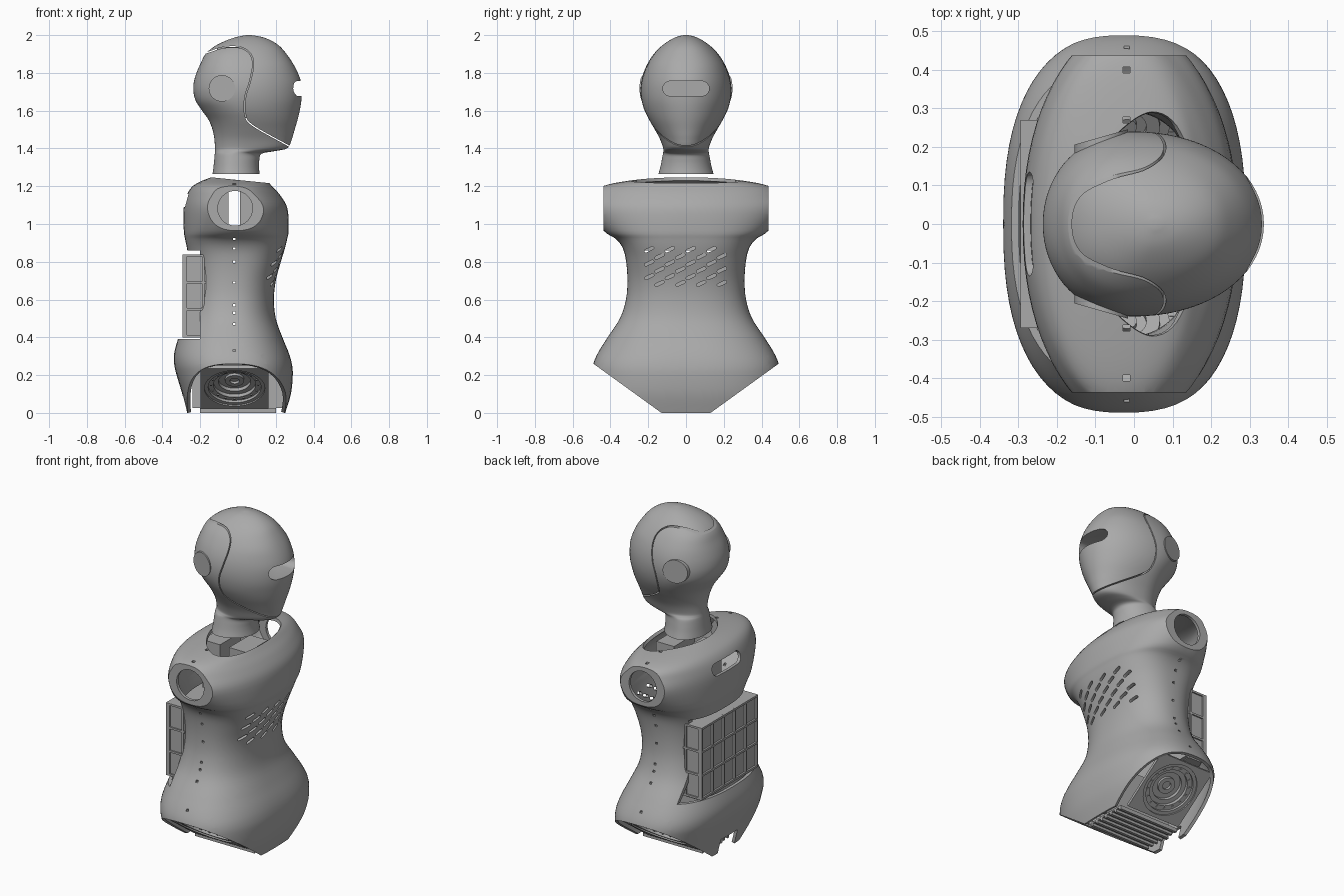
import bpy, bmesh
from math import sin, cos, pi, radians
from mathutils import Vector, Matrix

old = bpy.data.objects.get("Cube")
if old:
    bpy.data.objects.remove(old, do_unlink=True)

grey = bpy.data.materials.new("plain grey")
grey.use_nodes = True
grey.diffuse_color = (0.4, 0.4, 0.4, 1)
grey.node_tree.nodes["Principled BSDF"].inputs["Base Color"].default_value = (0.4, 0.4, 0.4, 1)


def spline(keys, steps):
    """Smooth resampling through key rows of any width."""
    out = []
    for i in range(len(keys) - 1):
        a, b, c, d = (keys[min(max(i + k, 0), len(keys) - 1)] for k in (-1, 0, 1, 2))
        for s in range(steps):
            t = s / steps
            out.append([q + t * (r - p) / 2 + t * t * (p - 2.5 * q + 2 * r - d_ / 2)
                        + t ** 3 * (1.5 * (q - r) + (d_ - p) / 2)
                        for p, q, r, d_ in zip(a, b, c, d)])
    return out + [list(keys[-1])]


def skin(bm, rings, caps=True):
    """Join closed rings of points with quads."""
    loops = [[bm.verts.new(p) for p in ring] for ring in rings]
    n = len(loops[0])
    for a, b in zip(loops, loops[1:]):
        for i in range(n):
            j = (i + 1) % n
            bm.faces.new((a[i], a[j], b[j], b[i]))
    if caps:
        bm.faces.new(loops[0][::-1])
        bm.faces.new(loops[-1])


def box(bm, x, y, z):
    """Box from three (low, high) ranges."""
    skin(bm, [[(x[0], y[0], h), (x[1], y[0], h), (x[1], y[1], h), (x[0], y[1], h)] for h in z])


def capsule(bm, centre, half, r, depth, tilt=0):
    """Rounded slot running along y, cut along x."""
    turn = Matrix.Rotation(tilt, 3, 'X')
    outline = []
    for side in (1, -1):
        for k in range(9):
            a = k * pi / 8 - side * pi / 2
            outline.append((side * half + r * cos(a), r * sin(a)))
    skin(bm, [[Vector(centre) + turn @ Vector((d, u, v)) for u, v in outline]
              for d in (-depth, depth)])


def body(rows, middle, segments=72):
    """Rings from (height, half width, back, front, squareness) rows."""
    rings = []
    for z, w, back, front, power in rows:
        cx = back + middle * (front - back)
        ring = []
        for k in range(segments):
            a = 2 * pi * k / segments
            c, s = cos(a), sin(a)
            reach = front - cx if c > 0 else cx - back
            ring.append((cx + (1 if c > 0 else -1) * reach * abs(c) ** (2 / power),
                         (1 if s > 0 else -1) * w * abs(s) ** (2 / power), z))
        rings.append(ring)
    return rings


def finish(bm, name, helper=False):
    bmesh.ops.recalc_face_normals(bm, faces=bm.faces)
    mesh = bpy.data.meshes.new(name)
    bm.to_mesh(mesh)
    bm.free()
    ob = bpy.data.objects.new(name, mesh)
    bpy.context.collection.objects.link(ob)
    mesh.materials.append(grey)
    ob.hide_render = helper
    return ob


def apply(ob, cutters):
    """Cut, bake the modifiers and drop the cutters."""
    for c in cutters:
        mod = ob.modifiers.new("cut", 'BOOLEAN')
        mod.object, mod.operation, mod.solver = c, 'DIFFERENCE', 'EXACT'
    graph = bpy.context.evaluated_depsgraph_get()
    mesh = bpy.data.meshes.new_from_object(ob.evaluated_get(graph))
    ob.modifiers.clear()
    ob.data = mesh
    for c in cutters:
        bpy.data.objects.remove(c, do_unlink=True)


def smooth(ob):
    bpy.ops.object.select_all(action='DESELECT')
    ob.select_set(True)
    bpy.context.view_layer.objects.active = ob
    bpy.ops.object.shade_smooth_by_angle(angle=radians(35))


# Torso shell: height, half width, back, front, squareness
torso_rows = [
    (0, .47, -.27, .25, 2.5), (.1, .49, -.295, .28, 2.5), (.2, .495, -.325, .29, 2.5),
    (.26, .49, -.338, .285, 2.5), (.32, .465, -.337, .268, 2.45), (.4, .415, -.315, .235, 2.4),
    (.5, .35, -.28, .2, 2.3), (.6, .318, -.26, .19, 2.3), (.7, .31, -.255, .2, 2.35),
    (.8, .317, -.26, .227, 2.5), (.87, .334, -.27, .248, 2.65), (.92, .37, -.28, .26, 2.6),
    (.965, .437, -.287, .268, 2.35), (1.08, .515, -.288, .262, 2.05), (1.15, .49, -.272, .225, 2.05),
    (1.195, .45, -.245, .185, 2.1), (1.222, .35, -.205, .16, 2.2), (1.248, .15, -.14, .135, 2.2)]
bm = bmesh.new()
skin(bm, body(spline(torso_rows, 4), .5), caps=False)
# neck opening sloping down to the front
bmesh.ops.bisect_plane(bm, geom=bm.verts[:] + bm.edges[:] + bm.faces[:],
                       plane_co=(.16, 0, 1.217), plane_no=(.1, 0, 1), clear_outer=True)
hip_normal = {s: Vector((0, s * .26, -.36)).normalized() for s in (1, -1)}
for s in (1, -1):
    # slanted hip opening
    bmesh.ops.bisect_plane(bm, geom=bm.verts[:] + bm.edges[:] + bm.faces[:],
                           plane_co=(0, s * .13, 0), plane_no=hip_normal[s], clear_outer=True)
    # flat shoulder rim around a round opening
    bmesh.ops.bisect_plane(bm, geom=bm.verts[:] + bm.edges[:] + bm.faces[:],
                           plane_co=(0, s * .437, 0), plane_no=(0, s, 0))
    bmesh.ops.delete(bm, geom=[f for f in bm.faces if f.calc_center_median().z > .7
                               and f.calc_center_median().y * s > .4371], context='FACES')
    rim = [e for e in bm.edges if e.is_boundary
           and all(v.co.z > .8 and abs(v.co.y - s * .437) < .001 for v in e.verts)]
    new = bmesh.ops.extrude_edge_only(bm, edges=rim)["geom"]
    centre = Vector((-.015, s * .437, 1.083))
    for v in new:
        if isinstance(v, bmesh.types.BMVert):
            v.co = centre + (v.co - centre).normalized() * .092
torso = finish(bm, "torso_shell")
wall = torso.modifiers.new("wall", 'SOLIDIFY')
wall.thickness, wall.offset = .018, -1

# Openings: battery bay, rear notch, back handle, chest vents and fastener holes
bm = bmesh.new()
box(bm, (-.5, -.2), (-.6, .6), (.39, .86))
box(bm, (-.5, -.2), (-.08, .08), (-.1, .09))
capsule(bm, (-.28, 0, 1.125), .1, .035, .09)
for i in range(6):
    for j in range(4):
        capsule(bm, (.24, -.195 + .11 * j + .055 * (i % 2), .865 - .036 * i), .019, .008, .12, radians(25))
for z in (.33, .47, .53, .57, .69, .8, .87, .92):
    box(bm, (-.026, -.012), (-.6, .6), (z - .006, z + .006))
for y in (-.4, -.27, .27, .4):
    box(bm, (-.028, -.01), (y - .008, y + .008), (1.17, 1.4))
apply(torso, [finish(bm, "torso_cutter", True)])
smooth(torso)

# Internal blocks seen through the shoulders, neck and battery bay
bm = bmesh.new()
for x in ((-.17, -.05), (.01, .13)):
    box(bm, x, (-.1, .1), (.9, 1.19))
box(bm, (-.28, -.15), (-.22, .22), (.37, .388))
box(bm, (-.24, .235), (-.01, .01), (.025, .35))
finish(bm, "inner_frame")

# Battery pack with ribbed cells
bm = bmesh.new()
box(bm, (-.284, -.15), (-.262, .262), (.405, .838))
for k in range(4):
    z = .406 + k * .1423
    box(bm, (-.295, -.17), (-.27, .27), (z - .006, z + .006))
for k in range(6):
    y = -.264 + k * .1056
    box(bm, (-.295, -.27), (y - .006, y + .006), (.4, .839))
for s in (1, -1):
    box(bm, (-.19, -.178), (s * .264 - .006, s * .264 + .006), (.4, .839))
finish(bm, "battery_pack")

# Hip motors: square mount stepping down into a round recess
steps = [(.17, -.03), (.17, -.012), (.16, -.012), (.16, -.02), (.14, -.02), (.14, -.035), (.112, -.035),
         (.112, -.055), (.085, -.055), (.085, -.075), (.05, -.075), (.05, -.06), (.025, -.06),
         (.025, -.075), (.001, -.075)]
for s, name in ((1, "left_hip_motor"), (-1, "right_hip_motor")):
    bm = bmesh.new()
    rings = []
    for i, (r, h) in enumerate(steps):
        ring = []
        for k in range(48):
            a = 2 * pi * k / 48
            q = r / max(abs(cos(a)), abs(sin(a))) * 1.06 if i < 2 else r
            ring.append((q * cos(a), q * sin(a), h))
        rings.append(ring)
    skin(bm, rings, caps=False)
    bmesh.ops.holes_fill(bm, edges=[e for e in bm.edges if e.is_boundary and e.calc_length() < .005])
    for k in range(16):
        a = 2 * pi * k / 16
        x, y = .125 * cos(a), .125 * sin(a)
        box(bm, (x - .005, x + .005), (y - .005, y + .005), (-.036, -.03))
    n = hip_normal[s]
    side = n.cross(Vector((1, 0, 0)))
    place = Matrix(((1, 0, 0), side, n)).transposed().to_4x4()
    place.translation = Vector((-.018, s * .295, .12))
    bmesh.ops.transform(bm, matrix=place, verts=bm.verts)
    smooth(finish(bm, name))

# Slatted underside
bm = bmesh.new()
box(bm, (-.2, .2), (-.125, .125), (.015, .025))
for k in range(7):
    y = -.12 + k * .04
    box(bm, (-.2, .2), (y - .008, y + .008), (0, .018))
finish(bm, "base_grille")

# Head and neck: height, half width, back, front, squareness
head_rows = [
    (1.265, .146, -.135, .115, 2), (1.3, .136, -.13, .111, 2), (1.34, .128, -.126, .113, 2),
    (1.372, .122, -.123, .125, 2), (1.385, .12, -.122, .19, 2), (1.402, .121, -.122, .262, 2),
    (1.45, .138, -.125, .285, 2), (1.5, .165, -.135, .3, 2), (1.55, .194, -.155, .315, 2),
    (1.6, .219, -.19, .327, 2), (1.65, .234, -.223, .335, 2.05), (1.7, .24, -.236, .338, 2.05),
    (1.75, .237, -.234, .334, 2.05), (1.8, .225, -.22, .317, 2.1), (1.85, .203, -.198, .291, 2.2),
    (1.9, .171, -.172, .257, 2.2), (1.94, .132, -.125, .222, 2.2), (1.97, .091, -.066, .178, 2.1),
    (1.99, .052, -.008, .127, 2), (2, .012, .045, .07, 2)]
bm = bmesh.new()
skin(bm, body(spline(head_rows, 4), .41))
head = finish(bm, "head")

# Visor slot
bm = bmesh.new()
capsule(bm, (.3, 0, 1.717), .083, .04, .09)
visor = finish(bm, "visor_cutter", True)

# Face plate seam
path = spline([(-.3, 1.87), (-.17, 1.905), (-.08, 1.934), (.01, 1.935), (.065, 1.9), (.08, 1.84),
               (.062, 1.75), (.038, 1.67), (.038, 1.58), (.08, 1.52), (.28, 1.407), (.42, 1.325)], 5)
bm = bmesh.new()
rings = []
for i, (x, z) in enumerate(path):
    a, b = path[max(i - 1, 0)], path[min(i + 1, len(path) - 1)]
    side = Vector((a[1] - b[1], b[0] - a[0])).normalized() * .003
    rings.append([(x + side.x * k, y, z + side.y * k)
                  for k, y in ((1, -.4), (1, .4), (-1, .4), (-1, -.4))])
skin(bm, rings)
seam = finish(bm, "seam_cutter", True)
apply(head, [visor, seam])
smooth(head)

# Core joining the face plate to the skull
bm = bmesh.new()
box(bm, (-.11, .12), (-.02, .02), (1.56, 1.938))
finish(bm, "head_core")

# Ear discs, angled to follow the skull
for s, name in ((1, "left_ear_disc"), (-1, "right_ear_disc")):
    bm = bmesh.new()
    skin(bm, [[(-.085 + .07 * cos(k * pi / 24), s * (y + .02 * cos(k * pi / 24)),
                1.718 + .07 * sin(k * pi / 24)) for k in range(48)] for y in (.15, .226)])
    smooth(finish(bm, name))
